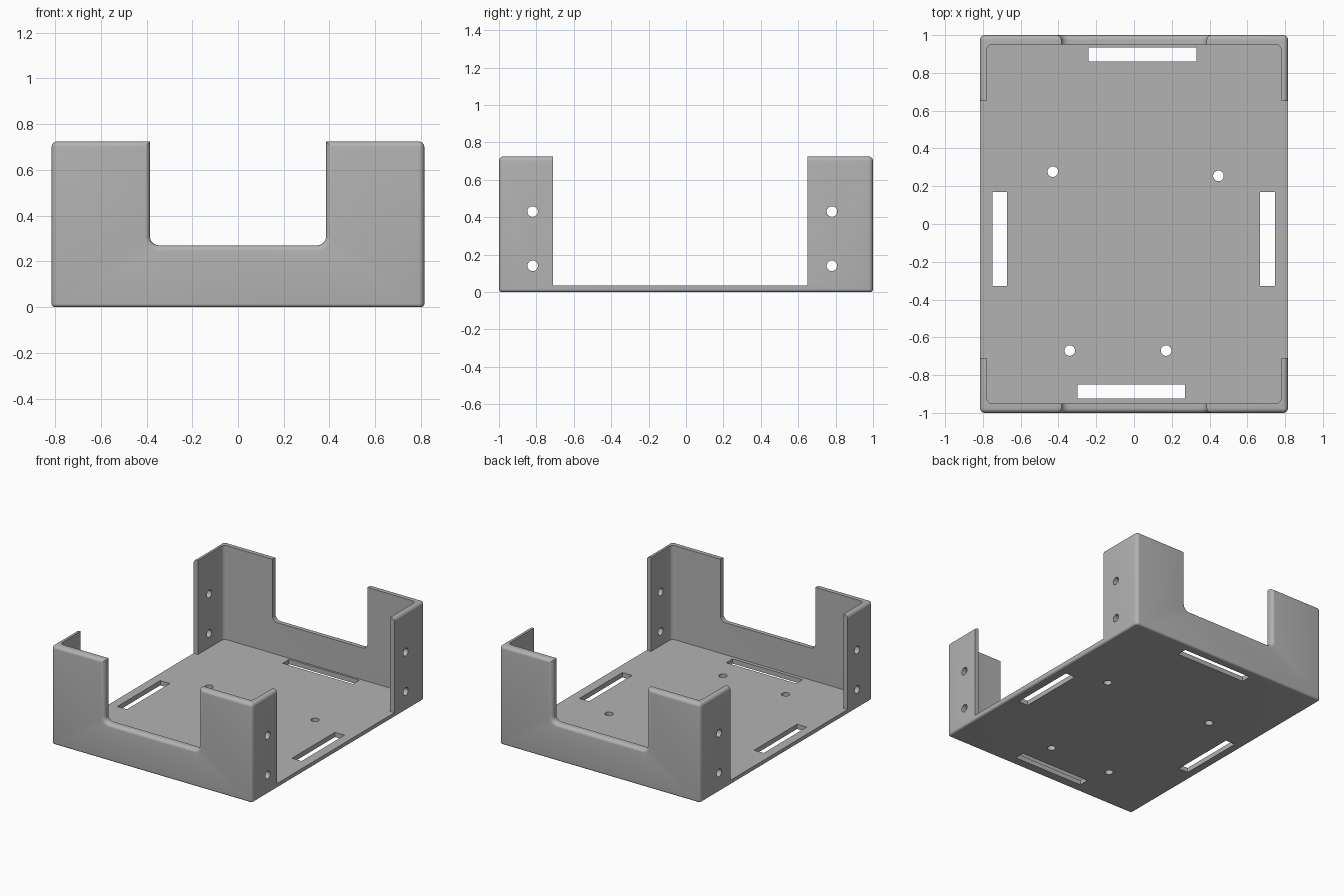
import bpy, bmesh, math
from mathutils import Matrix, Vector

cube = bpy.data.objects.get("Cube")
if cube:
    bpy.data.objects.remove(cube, do_unlink=True)

W, D, H = 0.815, 1.0, 0.725       # half width, half depth, height
FLOOR, SIDE, END = 0.035, 0.035, 0.05
FILLET = 0.025

grey = bpy.data.materials.new("matt grey")
grey.use_nodes = True
colour = (0.45, 0.45, 0.45, 1)
grey.diffuse_color = colour
grey.node_tree.nodes["Principled BSDF"].inputs["Base Color"].default_value = colour


def finish(name, bm):
    bmesh.ops.recalc_face_normals(bm, faces=bm.faces)
    mesh = bpy.data.meshes.new(name)
    bm.to_mesh(mesh)
    bm.free()
    mesh.materials.append(grey)
    obj = bpy.data.objects.new(name, mesh)
    bpy.context.collection.objects.link(obj)
    return obj


def add_box(bm, low, high):
    low, high = Vector(low), Vector(high)
    matrix = Matrix.Translation((low + high) / 2) @ Matrix.Diagonal((*(high - low), 1))
    bmesh.ops.create_cube(bm, size=1, matrix=matrix)


def bevel(bm, radius, rule):
    edges = [e for e in bm.edges if rule(*[v.co for v in e.verts])]
    bmesh.ops.bevel(bm, geom=edges, offset=radius, segments=6, profile=0.5, affect='EDGES')


def add_drill(bm, centre, axis):
    turn = Matrix.Rotation(math.pi / 2, 4, 'Y') if axis == 'X' else Matrix()
    bmesh.ops.create_cone(bm, cap_ends=True, segments=32, radius1=0.028, radius2=0.028,
                          depth=0.2, matrix=Matrix.Translation(centre) @ turn)


def upright(a, b):
    return abs(a.z - b.z) > 0.1


# Tray body with rounded outer edges
bm = bmesh.new()
add_box(bm, (-W, -D, 0), (W, D, H))
bevel(bm, FILLET, lambda a, b: upright(a, b) or min(a.z, b.z) > H - 0.001)
bevel(bm, 0.015, lambda a, b: max(a.z, b.z) < 0.001)
tray = finish("tray", bm)
cutters = []

# Inner cavity with rounded upright corners
bm = bmesh.new()
add_box(bm, (SIDE - W, END - D, FLOOR), (W - SIDE, D - END, 1))
bevel(bm, 0.03, upright)
cutters.append(finish("cavity_cutter", bm))

# Openings in both side walls
bm = bmesh.new()
add_box(bm, (-1, -0.71, FLOOR), (1, 0.65, 1.1))
cutters.append(finish("side_opening_cutter", bm))


# Notches in the end walls, flared to round the outer rim
def notch(name, sign):
    bm = bmesh.new()
    layers = [(D - 0.1, 0)]
    for i in range(7):
        angle = math.pi / 2 * i / 6
        layers.append((D - FILLET + FILLET * math.sin(angle), FILLET * (1 - math.cos(angle))))
    layers.append((D + 0.1, FILLET))
    rings = []
    for y, grow in layers:
        half, low, r = 0.385 + grow, 0.27 - grow, 0.04 + grow
        points = [(half, 1.2)]
        for i in range(9):
            angle = math.pi / 2 * i / 8
            points.append((half - r + r * math.cos(angle), low + r - r * math.sin(angle)))
        points += [(-x, z) for x, z in reversed(points)]
        rings.append([bm.verts.new((x, sign * y, z)) for x, z in points])
    for a, b in zip(rings, rings[1:]):
        for i in range(len(a)):
            j = (i + 1) % len(a)
            bm.faces.new((a[i], a[j], b[j], b[i]))
    bm.faces.new(rings[0])
    bm.faces.new(rings[-1])
    return finish(name, bm)


cutters += [notch("front_notch_cutter", -1), notch("back_notch_cutter", 1)]

# Floor slots, floor holes and side wall holes
bm = bmesh.new()
for x1, x2, y1, y2 in ((-0.24, 0.33, 0.86, 0.935), (-0.3, 0.27, -0.925, -0.85),
                       (-0.75, -0.672, -0.328, 0.17), (0.668, 0.746, -0.328, 0.17)):
    add_box(bm, (x1, y1, -0.1), (x2, y2, 0.1))
for x, y in ((-0.43, 0.277), (0.447, 0.255), (-0.34, -0.67), (0.17, -0.67)):
    add_drill(bm, (x, y, 0), 'Z')
for x in (-W, W):
    for y in (-0.82, 0.78):
        for z in (0.14, 0.43):
            add_drill(bm, (x, y, z), 'X')
cutters.append(finish("slot_and_hole_cutter", bm))

# Apply the cuts, then remove the cutters
bpy.ops.object.select_all(action='DESELECT')
bpy.context.view_layer.objects.active = tray
tray.select_set(True)
for cutter in cutters:
    cutter.hide_render = True
    mod = tray.modifiers.new(cutter.name, 'BOOLEAN')
    mod.operation = 'DIFFERENCE'
    mod.solver = 'EXACT'
    mod.object = cutter
    bpy.ops.object.modifier_apply(modifier=mod.name)
for cutter in cutters:
    bpy.data.objects.remove(cutter, do_unlink=True)
bpy.ops.object.shade_smooth_by_angle(angle=math.radians(30))
